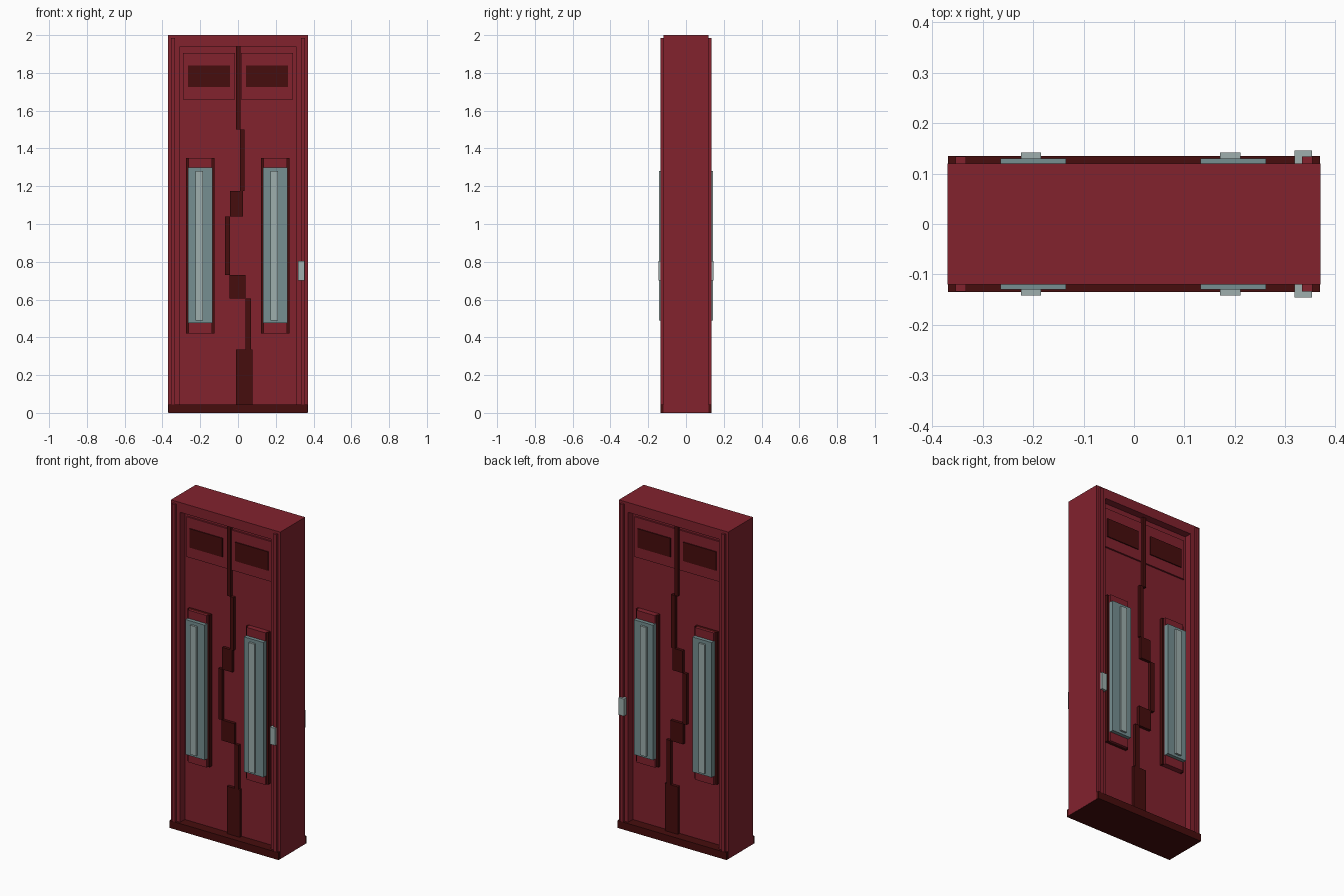
import bpy
import bmesh

old = bpy.data.objects.get("Cube")
if old:
    bpy.data.objects.remove(old, do_unlink=True)


def material(name, rgb):
    m = bpy.data.materials.new(name)
    m.use_nodes = True
    m.diffuse_color = (*rgb, 1)
    m.node_tree.nodes["Principled BSDF"].inputs["Base Color"].default_value = (*rgb, 1)
    return m


RED = material("deep red", (0.223, 0.016, 0.027))
DARK = material("dark maroon", (0.061, 0.004, 0.004))
TEAL = material("grey teal", (0.181, 0.275, 0.283))
PALE = material("pale grey", (0.342, 0.429, 0.423))


def box(name, mat, x, y, z):
    """Box from (low, high) pairs on each axis."""
    bm = bmesh.new()
    bmesh.ops.create_cube(bm, size=1)
    for v in bm.verts:
        v.co = [lo + (c + 0.5) * (hi - lo) for c, (lo, hi) in zip(v.co, (x, y, z))]
    mesh = bpy.data.meshes.new(name)
    bm.to_mesh(mesh)
    bm.free()
    mesh.materials.append(mat)
    ob = bpy.data.objects.new(name, mesh)
    bpy.context.collection.objects.link(ob)
    return ob


def both_faces(name, mat, x, depth, z):
    """Box on the front, mirrored to the back; depth is (inner, outer)."""
    inner, outer = depth
    ob = box(name, mat, x, (-outer, -inner), z)
    mirror = ob.modifiers.new("front and back", "MIRROR")
    mirror.use_axis = (False, True, False)
    return ob


HALF, FRAME, SILL, HEAD = 0.37, 0.12, 0.045, 1.94
JAMB, DOOR = 0.307, 0.075

# Frame, sill and recessed door slab
box("sill", DARK, (-HALF + 0.001, HALF - 0.001), (-0.135, 0.135), (0, SILL))
box("header", RED, (-HALF, HALF), (-FRAME, FRAME), (HEAD, 2))
box("door_slab", RED, (-JAMB, JAMB), (-DOOR, DOOR), (SILL, HEAD))
for side, s in (("left", 1), ("right", -1)):
    box(side + "_jamb", RED, sorted((s * JAMB, s * HALF)), (-FRAME, FRAME), (0.001, HEAD))
    both_faces(side + "_jamb_strip", RED, sorted((s * 0.333, s * 0.354)),
               (FRAME - 0.01, 0.134), (SILL, 1.985))

# Upper panels with dark windows
    both_faces(side + "_upper_panel", RED, sorted((s * 0.016, s * 0.29)),
               (DOOR - 0.01, DOOR + 0.01), (1.66, 1.905))
    both_faces(side + "_window", DARK, sorted((s * 0.043, s * 0.265)),
               (DOOR, DOOR + 0.016), (1.725, 1.84))

# Long handles: dark backing, red block, teal plate and pale bar
for side, c, bar in (("left", 0.197, 0.191), ("right", -0.2, -0.204)):
    both_faces(side + "_handle_backing", DARK, (c - 0.075, c + 0.075),
               (DOOR - 0.01, 0.095), (0.42, 1.35))
    both_faces(side + "_handle_block", RED, (c - 0.063, c + 0.063),
               (DOOR, 0.108), (0.42, 1.35))
    both_faces(side + "_handle_plate", TEAL, (c - 0.065, c + 0.065),
               (0.1, 0.13), (0.475, 1.3))
    both_faces(side + "_handle_bar", PALE, (bar - 0.02, bar + 0.02),
               (0.12, 0.142), (0.49, 1.28))

# Stepped seam between the doors, bottom to top
seam = [(-0.01, 0.077, 0.335), (0.04, 0.068, 0.605), (-0.045, 0.04, 0.73),
        (-0.068, -0.042, 1.04), (-0.042, 0.026, 1.175), (0.01, 0.035, 1.5),
        (-0.01, 0.014, HEAD)]
bottom = SILL
for i, (x0, x1, top) in enumerate(seam):
    both_faces(f"seam_step_{i + 1}", DARK, (x0, x1), (DOOR - 0.01, 0.093), (bottom, top))
    bottom = top

# Control plate on the left jamb
both_faces("control_plate", PALE, (0.318, 0.353), (FRAME, 0.146), (0.7, 0.805))
